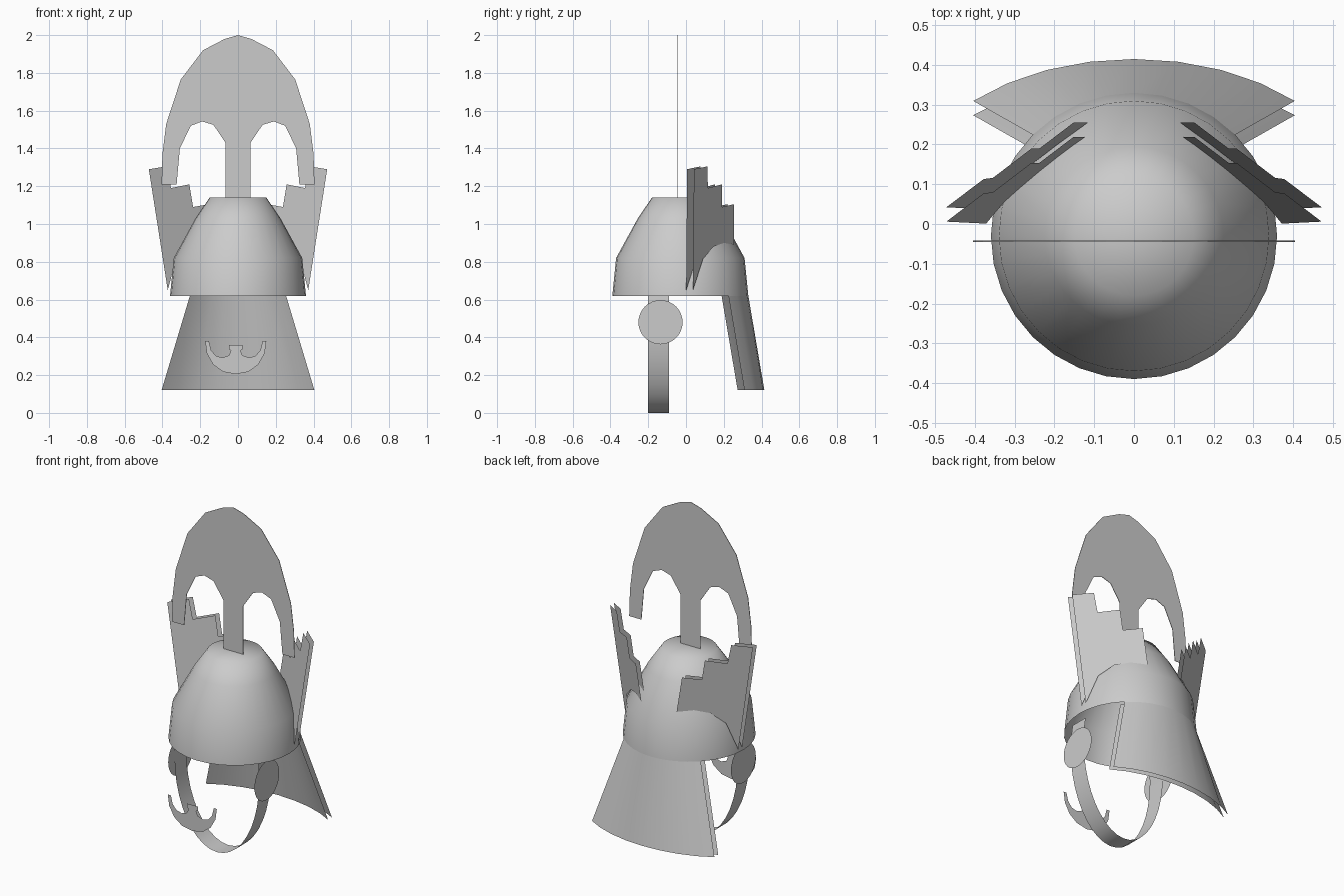
import bpy, bmesh
from math import sin, cos, pi, radians

cube = bpy.data.objects.get("Cube")
if cube:
    bpy.data.objects.remove(cube, do_unlink=True)

# Single plain metal colour
metal = bpy.data.materials.new("grey_metal")
metal.use_nodes = True
grey = (0.6, 0.6, 0.6, 1)
metal.diffuse_color = grey
metal.node_tree.nodes["Principled BSDF"].inputs["Base Color"].default_value = grey

DOME_Y = -0.03
DOME_R = 0.36
SIDES = 32
STEP = 2 * pi / SIDES
RIM_Z = 0.62
SHEET_GAP = 0.036


def finish(name, bm, smooth=False):
    mesh = bpy.data.meshes.new(name)
    bm.to_mesh(mesh)
    bm.free()
    mesh.materials.append(metal)
    obj = bpy.data.objects.new(name, mesh)
    bpy.context.collection.objects.link(obj)
    for poly in mesh.polygons:
        poly.use_smooth = smooth
    return obj


def plate(name, points, thickness=0):
    """One flat outlined face, optionally thickened along y."""
    bm = bmesh.new()
    face = bm.faces.new([bm.verts.new(p) for p in points])
    if thickness:
        result = bmesh.ops.extrude_face_region(bm, geom=[face], use_keep_orig=True)
        moved = [v for v in result["geom"] if isinstance(v, bmesh.types.BMVert)]
        bmesh.ops.translate(bm, verts=moved, vec=(0, thickness, 0))
        bmesh.ops.recalc_face_normals(bm, faces=bm.faces)
    return finish(name, bm)


def loft(name, rows, smooth=True):
    """Quads between successive rows of points."""
    bm = bmesh.new()
    grid = [[bm.verts.new(p) for p in row] for row in rows]
    for low, high in zip(grid, grid[1:]):
        for i in range(len(low) - 1):
            bm.faces.new((low[i], low[i + 1], high[i + 1], high[i]))
    bmesh.ops.remove_doubles(bm, verts=bm.verts, dist=0.0001)
    return finish(name, bm, smooth)


def mirrored(half, centre=0):
    """Close a half outline running from the top middle to the bottom middle."""
    right = [(centre + x, z) for x, z in half]
    left = [(centre - x, z) for x, z in reversed(half) if x > 0]
    return right + left


# Helmet dome, open at the bottom
profile = [(DOME_R, RIM_Z), (0.34, 0.82), (0.225, 1.03), (0.15, 1.14), (0, 1.14)]
loft("helmet_dome", [
    [(r * cos(i * STEP), DOME_Y + r * sin(i * STEP), z) for i in range(SIDES + 1)]
    for r, z in profile])

# Tall crest plate with two arched openings
crest = [(0, 2), (0.07, 1.98), (0.185, 1.92), (0.303, 1.765), (0.38, 1.53),
         (0.4, 1.37), (0.405, 1.21), (0.325, 1.21), (0.308, 1.4), (0.25, 1.52),
         (0.19, 1.543), (0.13, 1.525), (0.066, 1.43), (0.066, 1.14)]
plate("crest", [(x, -0.045, z) for x, z in mirrored(crest)], 0.003)

# Neck guard: two flared sheets hanging from the back of the rim
for name, shift in (("neck_guard_outer", 0), ("neck_guard_inner", -SHEET_GAP)):
    rows = []
    for z, width, back in ((0.12, 0.572, 0.055), (RIM_Z, DOME_R, DOME_Y)):
        rows.append([(-width * sin(i * STEP),
                      back + shift + DOME_R * cos(i * STEP), z)
                     for i in range(-4, 5)])
    loft(name, rows)

# Stepped wings: two leaning sheets on each side
wing = [(0.037, 0.65), (0.042, 1.29), (0.113, 1.305), (0.116, 1.19), (0.19, 1.21),
        (0.19, 1.09), (0.255, 1.105), (0.255, 0.89), (0.2, 0.9), (0.145, 0.88),
        (0.09, 0.815)]


def wing_x(y, z):
    return 0.468 - 1.357 * (y - 0.045) + 0.167 * (z - 1.29)


for side, sign in (("left", 1), ("right", -1)):
    for layer, shift in (("outer", 0), ("inner", -SHEET_GAP)):
        plate(f"{side}_wing_{layer}",
              [(sign * wing_x(y, z), y + shift, z) for y, z in wing])

    # Round cheek disc at the strap end
    plate(f"{side}_cheek_disc",
          [(sign * 0.285, -0.135 + 0.117 * cos(i * STEP), 0.48 + 0.117 * sin(i * STEP))
           for i in range(SIDES)])

# Chin strap: a band bent round the lower part of an ellipse
angles = [radians(a) for a in range(-108, 109, 9)]
loft("chin_strap", [
    [(0.28 * sin(a), y, 0.5 - 0.5 * cos(a)) for a in angles]
    for y in (-0.2, -0.09)])

# Crescent chin plate in front of the strap
crescent = [(0, 0.36), (0.036, 0.36), (0.036, 0.338), (0.025, 0.33), (0.035, 0.305),
            (0.07, 0.292), (0.105, 0.302), (0.13, 0.332), (0.142, 0.38),
            (0.162, 0.38), (0.153, 0.315), (0.12, 0.256), (0.068, 0.218), (0, 0.205)]
plate("chin_crescent", [(x, -0.414, z) for x, z in mirrored(crescent, -0.012)])
